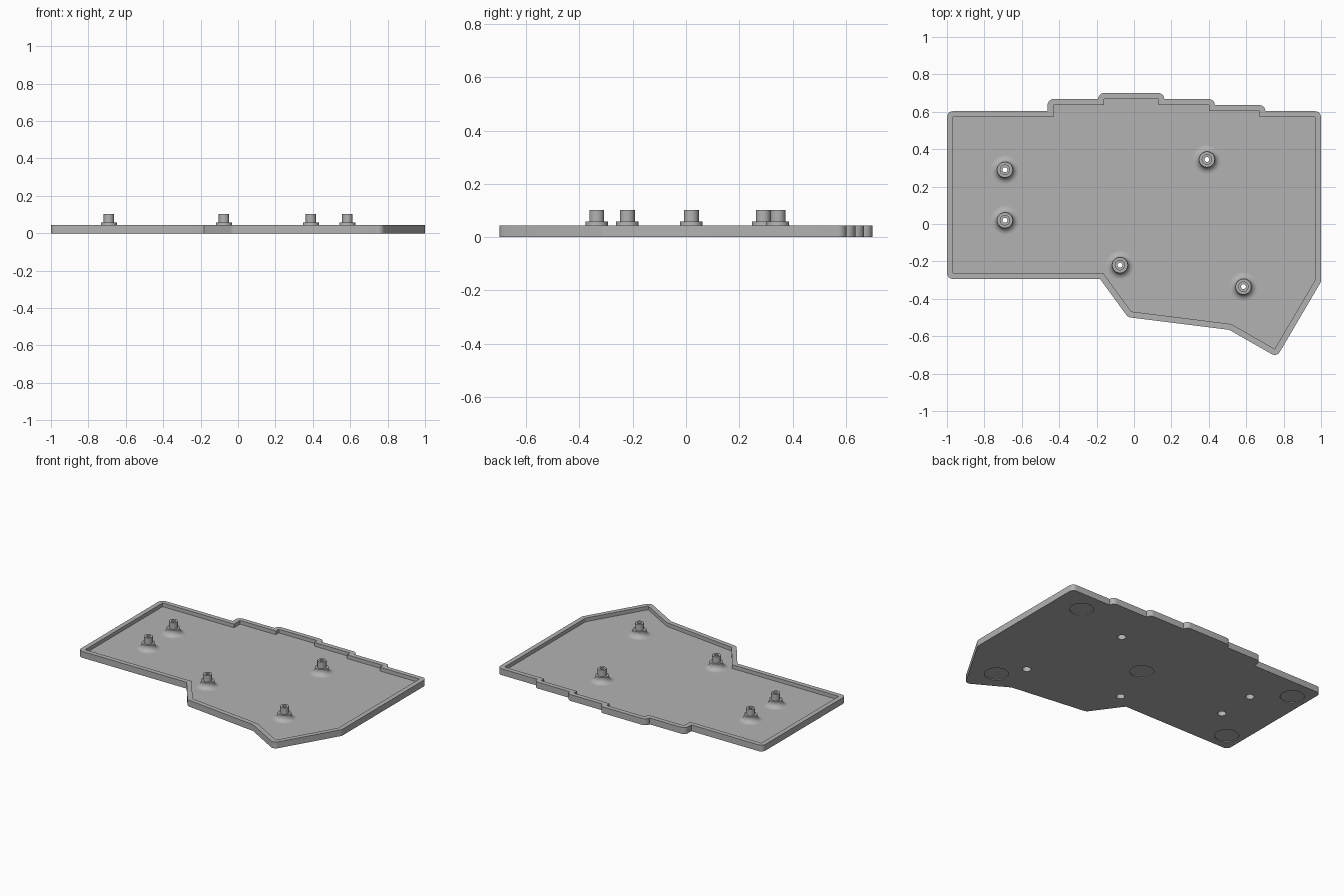
import bpy, bmesh, math
from mathutils import Vector

if "Cube" in bpy.data.objects:
    bpy.data.objects.remove(bpy.data.objects["Cube"])

WALL, RIM, FLOOR = 0.032, 0.043, 0.018
STEP = 0.0325

grey = bpy.data.materials.new("plain_grey")
grey.use_nodes = True
colour = (0.45, 0.45, 0.45, 1)
grey.diffuse_color = colour
grey.node_tree.nodes["Principled BSDF"].inputs["Base Color"].default_value = colour


def add_object(name, bm):
    bmesh.ops.recalc_face_normals(bm, faces=bm.faces[:])
    mesh = bpy.data.meshes.new(name)
    bm.to_mesh(mesh)
    bm.free()
    mesh.materials.append(grey)
    obj = bpy.data.objects.new(name, mesh)
    bpy.context.collection.objects.link(obj)
    return obj


def prism(name, points, z0, z1):
    bm = bmesh.new()
    face = bm.faces.new([bm.verts.new((p[0], p[1], z0)) for p in points])
    top = bmesh.ops.extrude_face_region(bm, geom=[face], use_keep_orig=True)["geom"]
    verts = [v for v in top if isinstance(v, bmesh.types.BMVert)]
    bmesh.ops.translate(bm, verts=verts, vec=(0, 0, z1 - z0))
    return add_object(name, bm)


def circle(x, y, r, n=40):
    return [(x + r * math.cos(i * math.tau / n), y + r * math.sin(i * math.tau / n))
            for i in range(n)]


def offset(points, w):
    """Grow a clockwise outline, rounding its convex corners."""
    out = []
    pts = [Vector(p) for p in points]
    for i, p in enumerate(pts):
        a = (p - pts[i - 1]).normalized()
        b = (pts[(i + 1) % len(pts)] - p).normalized()
        n1, n2 = Vector((-a.y, a.x)), Vector((-b.y, b.x))
        if a.x * b.y - a.y * b.x > 0:
            out.append(p + (n1 + n2) * w / (1 + n1.dot(n2)))
        else:
            steps = max(2, round(n1.angle(n2) / math.radians(12)))
            start, turn = math.atan2(n1.y, n1.x), n1.angle(n2)
            for k in range(steps + 1):
                t = start - turn * k / steps
                out.append(p + w * Vector((math.cos(t), math.sin(t))))
    return out


def cut(target, cutter):
    mod = target.modifiers.new("cut", "BOOLEAN")
    mod.operation, mod.solver, mod.object = "DIFFERENCE", "EXACT", cutter
    bpy.context.view_layer.objects.active = target
    bpy.ops.object.modifier_apply(modifier=mod.name)
    bpy.data.objects.remove(cutter)


def smooth(obj):
    bpy.ops.object.select_all(action="DESELECT")
    obj.select_set(True)
    bpy.context.view_layer.objects.active = obj
    bpy.ops.object.shade_smooth_by_angle(angle=math.radians(25))


# Inner outline, clockwise from the back right corner, with a stepped back edge
y0 = 0.571
y1, y2, y3 = y0 + STEP, y0 + 2 * STEP, y0 + 3 * STEP
inner = [(-0.968, y0), (-0.43, y0), (-0.43, y2), (-0.16, y2), (-0.16, y3),
         (0.13, y3), (0.13, y2), (0.4, y2), (0.4, y1), (0.67, y1), (0.67, y0),
         (0.968, y0), (0.968, -0.3), (0.752, -0.668), (0.52, -0.535),
         (-0.015, -0.468), (-0.165, -0.262), (-0.968, -0.262)]
posts = [(-0.69, 0.29), (-0.69, 0.02), (-0.075, -0.22), (0.39, 0.345), (0.585, -0.335)]
feet = [(-0.89, 0.46), (-0.89, -0.17), (0.02, 0.1), (0.8, 0.45), (0.69, -0.5)]

# Tray with hollow, screw holes and shallow foot recesses
tray = prism("tray", offset(inner, WALL), 0, RIM)
cut(tray, prism("hollow_cutter", inner, FLOOR, RIM + 0.1))
for x, y in posts:
    cut(tray, prism("hole_cutter", circle(x, y, 0.027, 32), -0.1, RIM))
for x, y in feet:
    cut(tray, prism("foot_cutter", circle(x, y, 0.075), -0.1, 0.005))
smooth(tray)

# Screw posts: flared foot, collar, narrow top and a stepped bore
flare = [(0.077 - 0.035 * math.sin(t), 0.05 - 0.032 * math.cos(t))
         for t in [math.pi / 2 * k / 8 for k in range(9)]]
profile = flare + [(0.042, 0.058), (0.028, 0.058), (0.028, 0.102), (0.013, 0.102),
                   (0.013, 0.035), (0.027, 0.035), (0.027, FLOOR)]
for i, (x, y) in enumerate(posts):
    bm = bmesh.new()
    ring = [bm.verts.new((r, 0, z)) for r, z in profile]
    edges = [bm.edges.new(pair) for pair in zip(ring, ring[1:])]
    bmesh.ops.spin(bm, geom=ring + edges, cent=(0, 0, 0), axis=(0, 0, 1),
                   angle=math.tau, steps=32, use_merge=True)
    bmesh.ops.remove_doubles(bm, verts=bm.verts[:], dist=1e-5)
    post = add_object(f"screw_post_{i + 1}", bm)
    post.location = (x, y, 0)
    smooth(post)
